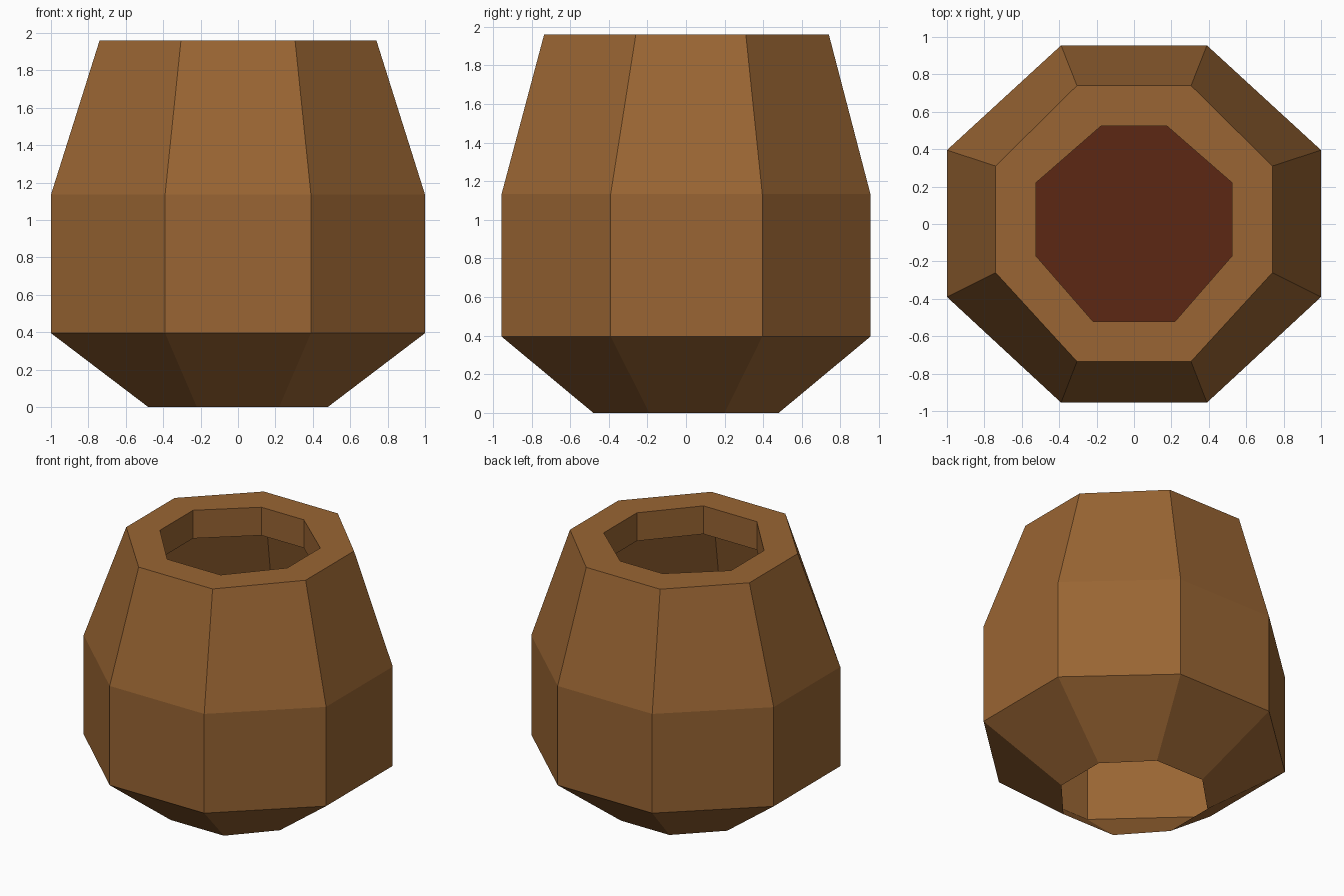
import bpy, bmesh

if "Cube" in bpy.data.objects:
    bpy.data.objects.remove(bpy.data.objects["Cube"])


def material(name, color):
    m = bpy.data.materials.new(name)
    m.diffuse_color = (*color, 1)
    m.use_nodes = True
    m.node_tree.nodes["Principled BSDF"].inputs["Base Color"].default_value = m.diffuse_color
    return m


def ring(bm, half, z):
    """Octagon ring from its right half (front to back), mirrored in x."""
    pts = half + [(-x, y) for x, y in reversed(half)]
    return [bm.verts.new((x, y, z)) for x, y in pts]


def finish(bm, name, mat):
    me = bpy.data.meshes.new(name)
    bm.to_mesh(me)
    bm.free()
    me.materials.append(mat)
    ob = bpy.data.objects.new(name, me)
    bpy.context.collection.objects.link(ob)


clay = material("brown_clay", (0.32, 0.13, 0.033))
dark = material("dark_red", (0.107, 0.02, 0.007))

# Right-half cross-sections
foot = [(0.22, -0.48), (0.48, -0.19), (0.48, 0.2), (0.2, 0.48)]
belly = [(0.39, -0.955), (1.0, -0.39), (1.0, 0.395), (0.39, 0.955)]
rim = [(0.305, -0.735), (0.74, -0.26), (0.74, 0.31), (0.305, 0.74)]
mouth = [(0.22, -0.52), (0.525, -0.17), (0.525, 0.22), (0.175, 0.525)]

# Pot shell: open foot, belly, shoulder, flat rim and the lip turned down inside
bm = bmesh.new()
profile = [(foot, 0), (belly, 0.395), (belly, 1.135), (rim, 1.96),
           (mouth, 1.96), (mouth, 1.75)]
rings = [ring(bm, half, z) for half, z in profile]
for low, high in zip(rings, rings[1:]):
    for i in range(8):
        j = (i + 1) % 8
        bm.faces.new((low[i], low[j], high[j], high[i]))
finish(bm, "pot_shell", clay)

# Dark contents closing the pot at the top of the belly
bm = bmesh.new()
bm.faces.new(ring(bm, belly, 1.1))
finish(bm, "pot_contents", dark)
